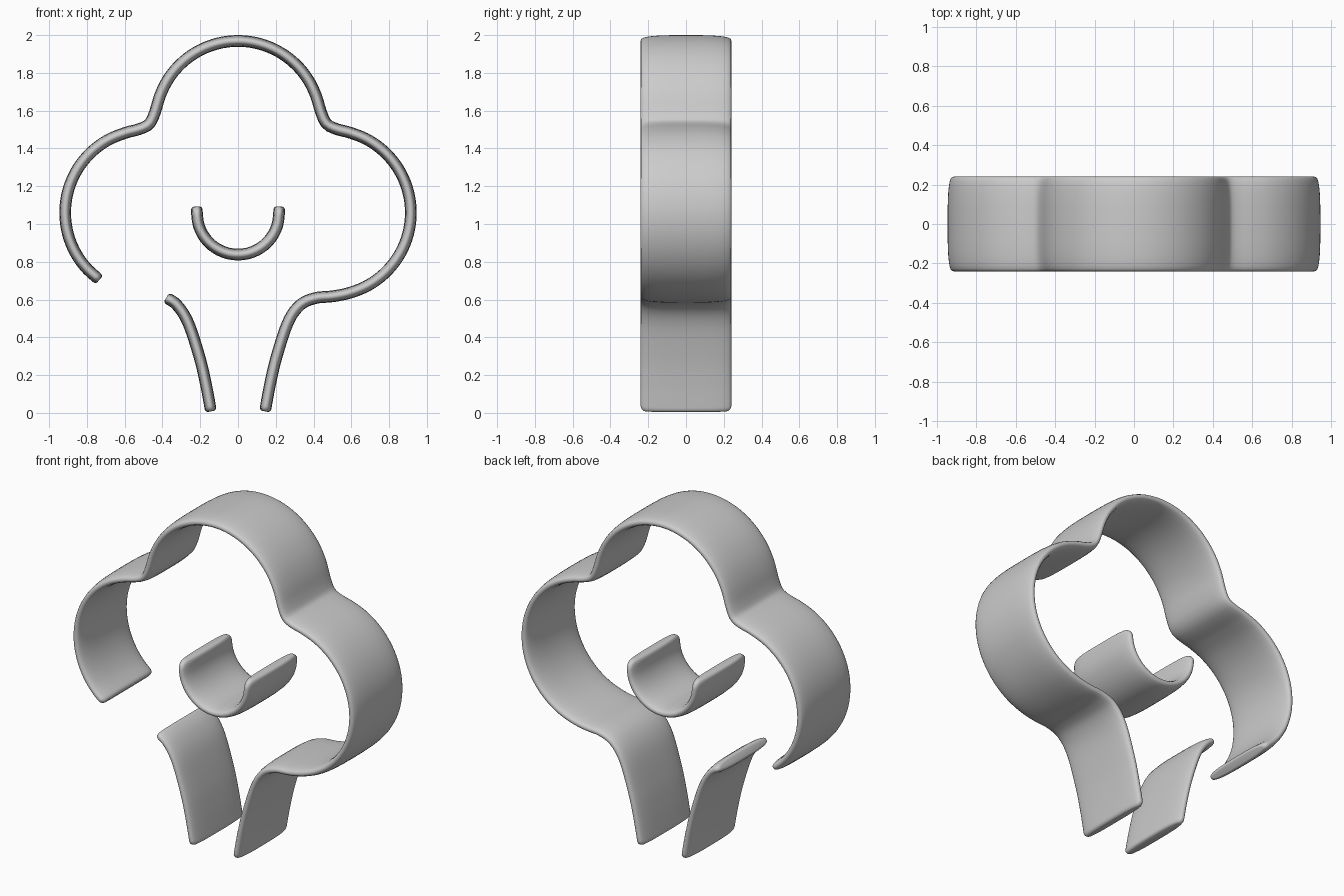
import bpy, math
from mathutils import Vector

if "Cube" in bpy.data.objects:
    bpy.data.objects.remove(bpy.data.objects["Cube"])

HALF_W, HALF_T = 0.24, 0.031


def arc(cx, cz, r, a0, a1, n):
    return [(cx + r * math.cos(math.radians(a0 + (a1 - a0) * i / n)),
             cz + r * math.sin(math.radians(a0 + (a1 - a0) * i / n))) for i in range(n + 1)]


def mirror(pts):
    return [(-x, z) for x, z in reversed(pts)]


def spline(pts, sub=16):
    p = [Vector(q) for q in pts]
    p = [2 * p[0] - p[1]] + p + [2 * p[-1] - p[-2]]
    out = []
    for a, b, c, d in zip(p, p[1:], p[2:], p[3:]):
        for i in range(sub):
            t = i / sub
            out.append(0.5 * (2 * b + (c - a) * t + (2 * a - 5 * b + 4 * c - d) * t * t
                              + (3 * b - a - 3 * c + d) * t ** 3))
    return out + [p[-2]]


def ribbon(name, pts, soft=0.03, seg=32):
    """Sweep a soft, flat strip along an xz path, rounding its two ends."""
    line = spline(pts)
    s = [0.0]
    for a, b in zip(line, line[1:]):
        s.append(s[-1] + (b - a).length)
    L = s[-1]

    # samples along the path, denser at the ends
    ends = [soft * f for f in (0, 0.03, 0.12, 0.27, 0.5, 0.75, 1)]
    n = max(8, round((L - 2 * soft) / 0.025))
    stops = ends + [soft + (L - 2 * soft) * i / n for i in range(1, n)] + [L - e for e in reversed(ends)]

    def at(d):
        d = min(max(d, 0), L)
        i = 0
        while i < len(s) - 2 and s[i + 1] < d:
            i += 1
        return line[i].lerp(line[i + 1], (d - s[i]) / (s[i + 1] - s[i]))

    verts, faces = [], []
    for d in stops:
        c = at(d)
        t = (at(d + 0.01) - at(d - 0.01)).normalized()
        e = min(d, L - d)

        def shrink(radius):
            q = 1 - min(1, e / radius)
            return 1 - math.sqrt(max(0, 1 - q * q))
        w = HALF_W - soft * shrink(soft)
        h = HALF_T * (1 - 0.5 * shrink(min(soft, 0.02)))
        for k in range(seg):
            a = 2 * math.pi * k / seg
            ca, sa = math.cos(a), math.sin(a)
            y = w * math.copysign(abs(ca) ** (2 / 3), ca)
            o = h * math.copysign(abs(sa) ** (2 / 3), sa)
            verts.append((c.x - t.y * o, y, c.y + t.x * o))
    for r in range(len(stops) - 1):
        for k in range(seg):
            k2 = (k + 1) % seg
            faces.append((r * seg + k, r * seg + k2, (r + 1) * seg + k2, (r + 1) * seg + k))
    faces.append(tuple(reversed(range(seg))))
    faces.append(tuple(range((len(stops) - 1) * seg, len(stops) * seg)))
    me = bpy.data.meshes.new(name)
    me.from_pydata(verts, [], faces)
    ob = bpy.data.objects.new(name, me)
    bpy.context.collection.objects.link(ob)
    # outward normals, smooth shading
    import bmesh
    bm = bmesh.new()
    bm.from_mesh(me)
    bmesh.ops.recalc_face_normals(bm, faces=bm.faces)
    bm.to_mesh(me)
    bm.free()
    bpy.ops.object.select_all(action='DESELECT')
    ob.select_set(True)
    bpy.context.view_layer.objects.active = ob
    bpy.ops.object.shade_smooth_by_angle(angle=math.radians(50))


# shared shapes of the right half
crown = arc(0, 1.53, 0.439, 90, 20, 6)
notch = [(0.442, 1.585), (0.472, 1.527), (0.53, 1.5)]
trunk = [(0.265, 0.48), (0.205, 0.3), (0.17, 0.153), (0.143, 0.008)]
side_full = arc(0.475, 1.06, 0.44, 75, -75, 12)
side_short = arc(0.475, 1.06, 0.44, 75, -54, 10)

# canopy outline running into the right side of the trunk
left = mirror(crown[1:] + notch + side_short)
right = crown + notch + side_full + [(0.5, 0.617), (0.41, 0.608), (0.33, 0.572)] + trunk
ribbon("canopy_and_right_trunk", left + right)

# separate left side of the trunk
ribbon("left_trunk", mirror([(0.38, 0.61), (0.325, 0.573)] + trunk))

# small curved piece in the middle
ribbon("inner_cup", [(-0.219, 1.092)] + arc(0, 1.055, 0.217, 180, 360, 12) + [(0.219, 1.092)], soft=0.05)
